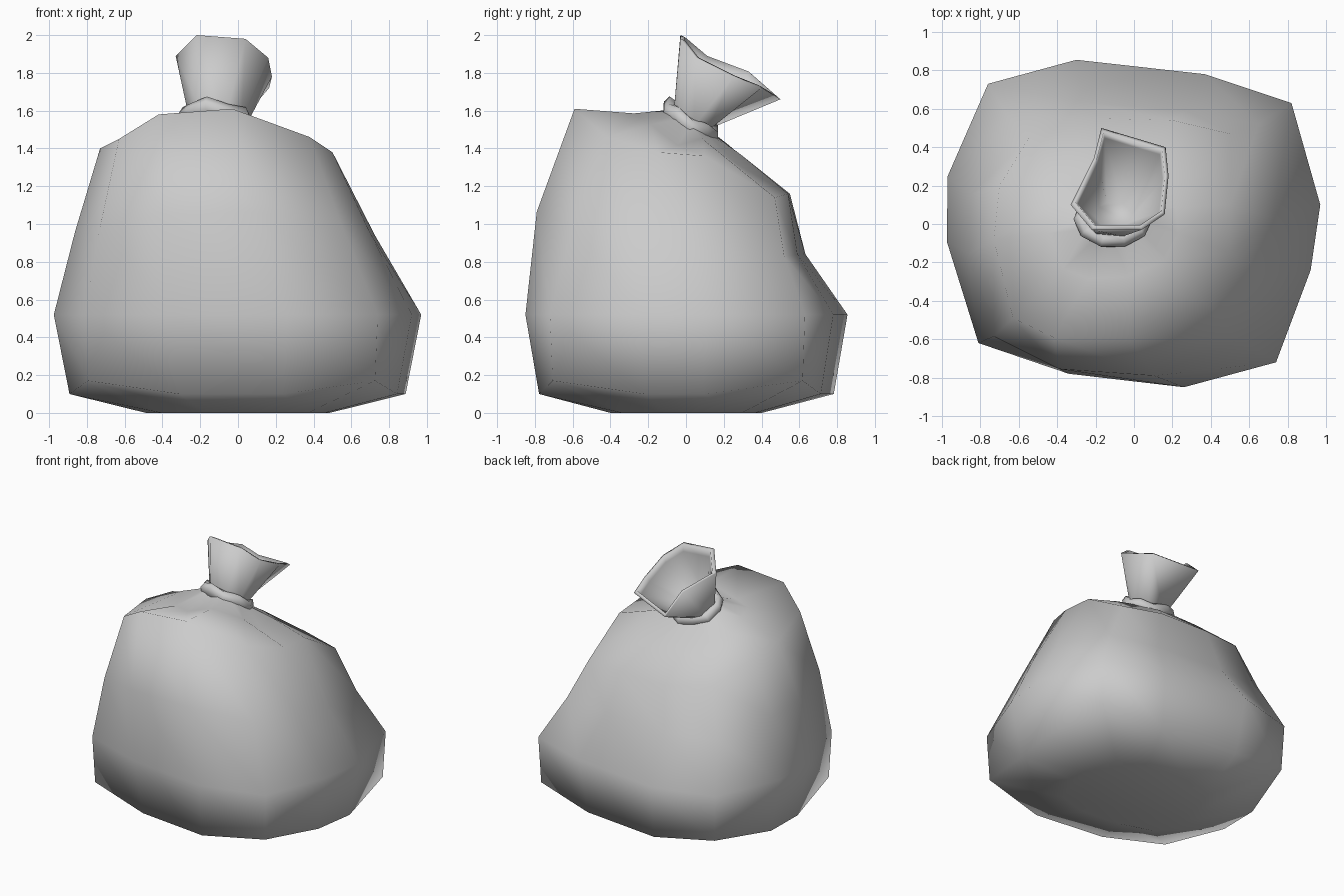
import bpy, bmesh
from math import radians, cos, sin
from mathutils import Vector

if "Cube" in bpy.data.objects:
    bpy.data.objects.remove(bpy.data.objects["Cube"])


def loft(name, rings, closed=False, cap_start=False, cap_end=False):
    """Skin a stack of equal-count rings into one smooth mesh object."""
    bm = bmesh.new()
    vr = [[bm.verts.new(p) for p in r] for r in rings]
    n = len(rings[0])
    pairs = list(zip(vr, vr[1:])) + ([(vr[-1], vr[0])] if closed else [])
    for a, b in pairs:
        for i in range(n):
            j = (i + 1) % n
            bm.faces.new((a[i], a[j], b[j], b[i]))
    if cap_start:
        bm.faces.new(vr[0])
    if cap_end:
        bm.faces.new(vr[-1])
    bmesh.ops.recalc_face_normals(bm, faces=bm.faces)
    for f in bm.faces:
        f.smooth = True
    me = bpy.data.meshes.new(name)
    bm.to_mesh(me)
    bm.free()
    ob = bpy.data.objects.new(name, me)
    bpy.context.collection.objects.link(ob)
    return ob


def neck_ring(angles, rx, ry, lift=0.0):
    """Ring in the backward-leaning plane of the tied neck."""
    c = Vector((-0.11, 0.025, 1.545))
    u, v, w = Vector((1, 0, -0.14)), Vector((0, 0.87, -0.5)), Vector((0.06, 0.4, 0.9))
    return [c + u * rx * cos(radians(a)) + v * ry * sin(radians(a)) + w * lift
            for a in angles]


# Sack body: widest outline and the sloping shoulder outline, 12 sides
belly = [(-.97, .25), (-.76, .73), (-.30, .855), (.37, .78), (.82, .63), (.97, .10),
         (.92, -.24), (.74, -.72), (.26, -.85), (-.34, -.78), (-.81, -.62), (-.975, -.09)]
shoulder = [(-.70, .20, 1.36), (-.54, .46, 1.21), (-.20, .55, 1.16), (.20, .54, 1.16),
            (.50, .47, 1.14), (.50, .10, 1.36), (.50, -.15, 1.38), (.38, -.42, 1.46),
            (-.03, -.59, 1.61), (-.42, -.59, 1.58), (-.63, -.49, 1.45), (-.73, -.08, 1.40)]
corners = {1, 4, 7, 10}
belly3 = [Vector((x, y, .52)) for x, y in belly]
shoulder = [Vector(p) for p in shoulder]
base = [Vector((x * .50, y * .47, 0)) for x, y in belly]
foot = []
for i, (x, y) in enumerate(belly):
    s, z = (.98, .17) if i in corners else (.915, .10)
    foot.append(Vector((x * s, y * s, z)))
middle = [a.lerp(b, .5) + Vector((-.01, -.03 if i in corners else -.07, 0))
          for i, (a, b) in enumerate(zip(belly3, shoulder))]
neck = neck_ring([180 - 30 * i for i in range(12)], .16, .12)
# Gathered pleats between shoulder and neck, sunken behind the front ridge
sink = {0: -.03, 2: -.02, 4: -.02, 6: -.05, 8: -.01, 9: -.08, 10: -.04}
pleats = [a.lerp(b, .6) + Vector((0, 0, sink.get(i, .01)))
          for i, (a, b) in enumerate(zip(shoulder, neck))]
loft("sack_body", [base, foot, belly3, middle, shoulder, pleats, neck], cap_start=True)

# Tie band: fat lumpy ring around the neck
turn = [180 - 36 * i for i in range(10)]
section = [(.125, -.045), (.18, -.05), (.205, 0), (.185, .04), (.13, .04)]
band = [neck_ring(turn, r, r * .84, h) for r, h in section]
for ring in band[1:4]:
    for i, p in enumerate(ring):
        p.z += .012 * (-1) ** i
loft("tie_band", band, closed=True)

# Flared mouth above the tie, with a folded rim and an inner funnel
mouth = [Vector(p) for p in [(-.33, .10, 1.89), (-.21, .34, 1.80), (-.17, .50, 1.66),
                             (.165, .40, 1.72), (.18, .25, 1.78), (.16, .05, 1.88),
                             (.04, -.03, 1.98), (-.22, -.03, 2.0)]]
spread = [180, 140, 110, 60, 10, -30, -70, -125]
mid = sum(mouth, Vector()) / len(mouth)
rim = [p.lerp(mid, .09) + Vector((0, .004, .004)) for p in mouth]
inner = [p.lerp(mid, .14) - Vector((0, .01, .04)) for p in mouth]
loft("flared_mouth", [neck_ring(spread, .15, .11), mouth, rim, inner,
                      neck_ring(spread, .10, .08, .05)], cap_end=True)
